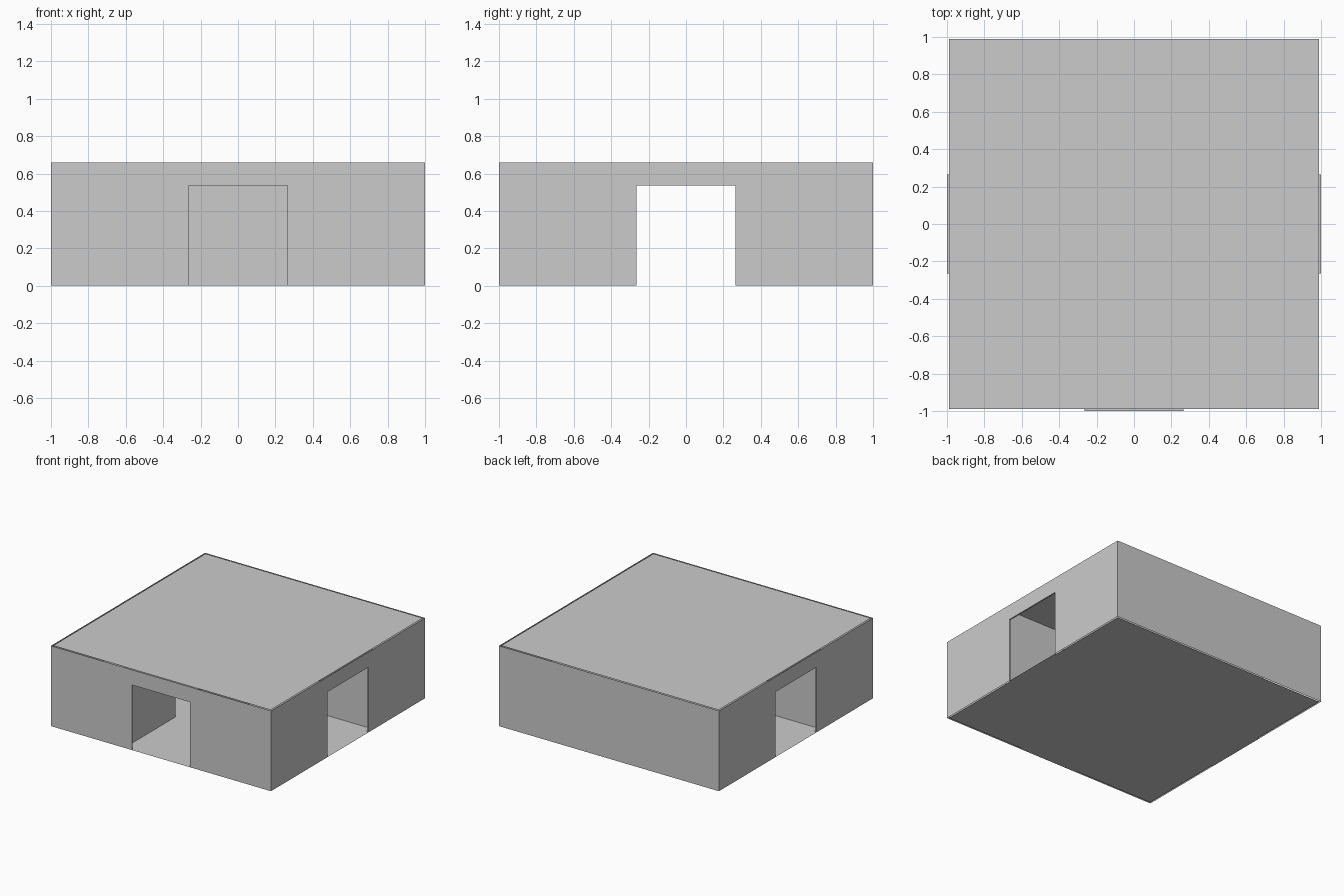
import bpy
from math import radians
from mathutils import Matrix

if "Cube" in bpy.data.objects:
    bpy.data.objects.remove(bpy.data.objects["Cube"])

H = 0.66               # wall height
OUT, IN = 1.0, 0.988   # outer wall plane, inner plane / slab edge
C = 0.333              # corridor half width
W, DH = 0.265, 0.535   # doorway half width and height


def make(name, quads, angle=0):
    """Mesh object from quads, turned about z."""
    verts = [p for q in quads for p in q]
    faces = [tuple(range(i, i + 4)) for i in range(0, len(verts), 4)]
    mesh = bpy.data.meshes.new(name)
    mesh.from_pydata(verts, [], faces)
    mesh.transform(Matrix.Rotation(radians(angle), 4, 'Z'))
    mesh.update()
    obj = bpy.data.objects.new(name, mesh)
    bpy.context.collection.objects.link(obj)
    return obj


def upright(p, q, z0=0, z1=H):
    """Vertical quad above the plan line p-q."""
    return [(*p, z0), (*q, z0), (*q, z1), (*p, z1)]


def slab(z, up):
    q = [(-IN, -IN, z), (IN, -IN, z), (IN, IN, z), (-IN, IN, z)]
    return q if up else q[::-1]


def panel_with_door(half, y, flip=False):
    """Two side panels and the panel over the doorway."""
    quads = [upright((-half, y), (-W, y)),
             upright((W, y), (half, y)),
             upright((-W, y), (W, y), DH, H)]
    return [q[::-1] for q in quads] if flip else quads


# Floor and roof
make("floor", [slab(0, False)])
make("roof", [slab(H, True)])

# Solid back wall
make("back_wall", [upright((-OUT, -OUT), (OUT, -OUT))], 180)

# Three walls with doorways, their reveals and inner faces
for side, angle in (("front", 0), ("right", 90), ("left", -90)):
    make(side + "_wall", panel_with_door(OUT, -OUT), angle)
    make(side + "_inner_wall", panel_with_door(C, -IN, True), angle)
    make(side + "_door_reveal", [
        upright((-W, -OUT), (-W, -IN), 0, DH),
        upright((W, -IN), (W, -OUT), 0, DH),
        [(-W, -OUT, DH), (-W, -IN, DH), (W, -IN, DH), (W, -OUT, DH)],
        [(-W, -OUT, 0), (W, -OUT, 0), (W, -IN, 0), (-W, -IN, 0)],
    ], angle)

# T-shaped corridor walls inside
paths = {
    "corridor_back": [(-IN, C), (IN, C)],
    "corridor_front_left": [(-C, -IN), (-C, -C), (-IN, -C)],
    "corridor_front_right": [(IN, -C), (C, -C), (C, -IN)],
}
for name, path in paths.items():
    make(name, [upright(p, q) for p, q in zip(path, path[1:])])
